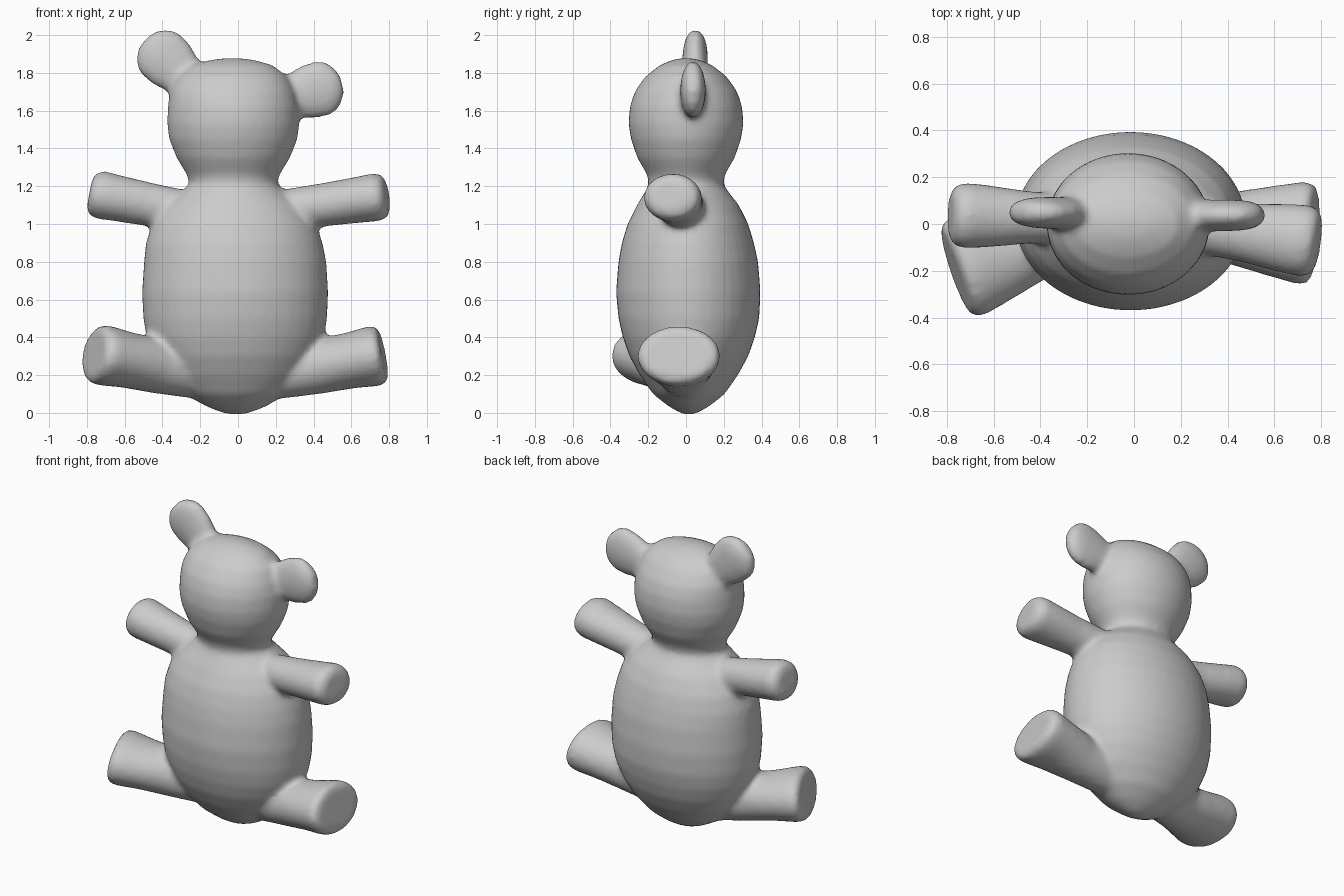
import bpy, bmesh, math
from mathutils import Vector

bm = bmesh.new()
SEG = 40


def loft(rings, side, up):
    """Closed elliptical loft; each ring is (centre, half size along side, half size along up)."""
    loops = []
    for c, a, b in rings:
        loops.append([bm.verts.new(c + side * a * math.cos(2 * math.pi * i / SEG)
                                   + up * b * math.sin(2 * math.pi * i / SEG)) for i in range(SEG)])
    for lo, hi in zip(loops, loops[1:]):
        for i in range(SEG):
            j = (i + 1) % SEG
            bm.faces.new((lo[i], lo[j], hi[j], hi[i]))
    bm.faces.new(loops[0][::-1])
    bm.faces.new(loops[-1])


def limb(start, end, profile, up_hint=(0, 0, 1)):
    """Loft along start-end; profile is a list of (fraction, half width, half height)."""
    s, e = Vector(start), Vector(end)
    d = (e - s).normalized()
    side = d.cross(Vector(up_hint)).normalized()
    up = side.cross(d)
    loft([(s.lerp(e, t), a, b) for t, a, b in profile], side, up)


# Torso, neck and head: (z, centre x, centre y, half width, half depth)
body = [(-0.008, -0.01, 0.015, 0.04, 0.025), (0.01, -0.01, 0.015, 0.10, 0.065),
        (0.04, -0.01, 0.015, 0.17, 0.115), (0.10, -0.015, 0.015, 0.27, 0.19),
        (0.20, -0.015, 0.015, 0.37, 0.26), (0.30, -0.015, 0.015, 0.43, 0.315),
        (0.40, -0.015, 0.015, 0.47, 0.35), (0.50, -0.015, 0.015, 0.487, 0.373),
        (0.64, -0.015, 0.012, 0.493, 0.383), (0.80, -0.015, 0.012, 0.483, 0.37),
        (0.90, -0.02, 0.01, 0.468, 0.35), (1.00, -0.02, 0.01, 0.435, 0.32),
        (1.10, -0.02, 0.01, 0.365, 0.27), (1.16, -0.02, 0.005, 0.29, 0.228),
        (1.21, -0.025, 0.0, 0.23, 0.196), (1.26, -0.025, 0.0, 0.245, 0.205),
        (1.35, -0.025, 0.0, 0.30, 0.258), (1.45, -0.025, 0.0, 0.34, 0.292),
        (1.53, -0.025, 0.0, 0.35, 0.305), (1.62, -0.025, 0.0, 0.347, 0.298),
        (1.70, -0.03, 0.0, 0.332, 0.272), (1.78, -0.03, 0.0, 0.292, 0.216),
        (1.84, -0.03, 0.0, 0.215, 0.14), (1.868, -0.03, 0.0, 0.12, 0.075),
        (1.878, -0.03, 0.0, 0.04, 0.025)]
loft([(Vector((cx, cy, z)), a, b) for z, cx, cy, a, b in body],
     Vector((1, 0, 0)), Vector((0, 1, 0)))

# Legs with flat soles
leg = [(0, 0.13, 0.13), (0.4, 0.155, 0.145), (0.7, 0.195, 0.148), (0.9, 0.22, 0.16),
       (0.97, 0.215, 0.155), (1.0, 0.185, 0.125)]
limb((0.18, 0.0, 0.20), (0.77, -0.042, 0.31), leg)
limb((-0.18, 0.0, 0.20), (-0.765, -0.20, 0.315), leg)

# Arms with rounded paws
arm = [(0, 0.11, 0.11), (0.45, 0.125, 0.115), (0.75, 0.148, 0.122), (0.9, 0.155, 0.128),
       (0.97, 0.14, 0.115), (1.0, 0.10, 0.08)]
limb((0.2, 0.0, 1.065), (0.79, -0.08, 1.15), arm)
limb((-0.2, 0.02, 1.05), (-0.785, 0.038, 1.165),
     [(t, a * 0.91, b) for t, a, b in arm])

# Flattened ears flaring from a narrow root
ear = [(0, 0.10, 0.07), (0.3, 0.115, 0.068), (0.55, 0.145, 0.068), (0.75, 0.15, 0.066),
       (0.88, 0.125, 0.058), (0.96, 0.085, 0.045), (1.0, 0.045, 0.03)]
limb((-0.19, 0.045, 1.69), (-0.49, 0.05, 1.975), ear, (0, 1, 0))
limb((0.16, 0.035, 1.645), (0.55, 0.038, 1.745), ear, (0, 1, 0))

bmesh.ops.recalc_face_normals(bm, faces=bm.faces)
mesh = bpy.data.meshes.new("toy_bear")
bm.to_mesh(mesh)
bm.free()
bear = bpy.data.objects.new("toy_bear", mesh)
bpy.context.collection.objects.link(bear)

# Fuse the parts into one skin with soft joints
fuse = bear.modifiers.new("fuse", 'REMESH')
fuse.mode = 'VOXEL'
fuse.voxel_size = 0.018
fuse.use_smooth_shade = True
soften = bear.modifiers.new("soften", 'SMOOTH')
soften.factor = 0.5
soften.iterations = 8
